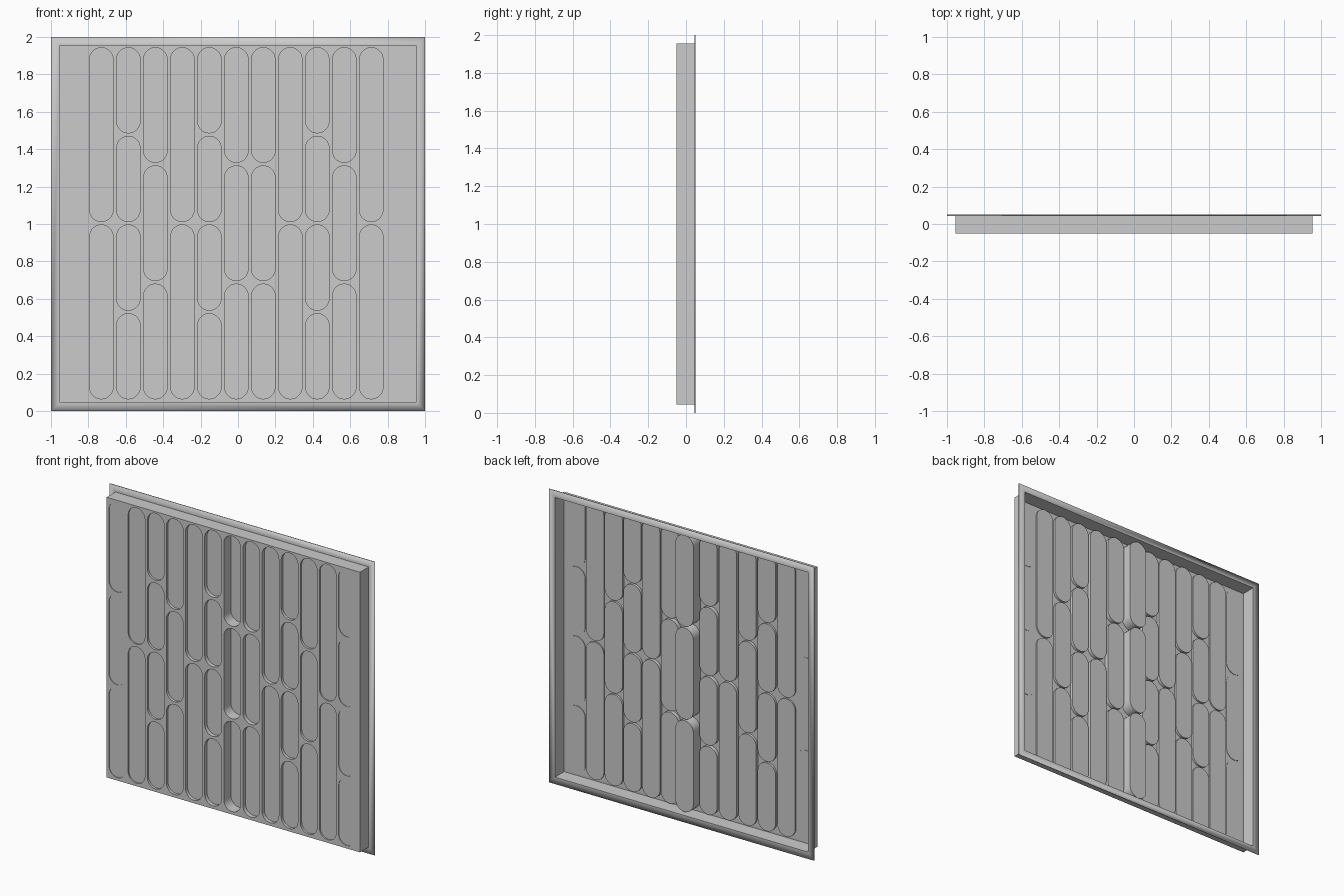
import bpy, bmesh, math
from mathutils import Vector

if "Cube" in bpy.data.objects:
    bpy.data.objects.remove(bpy.data.objects["Cube"])

FRONT, BACK, THICK = -0.05, 0.05, 0.006
RADIUS, PITCH, FIRST_X = 0.063, 0.1443, -0.875
Z_LOW, Z_HIGH, GAP = 0.065, 1.943, 0.018
SLOTS = [3, 2, 4, 3, 2, 4, 3, 3, 2, 4, 3, 2, 4]        # recesses per column
DEPTHS = [.004, .010, .015, .018, .022, .026, .076, .028, .024, .019, .015, .010, .004]

bm = bmesh.new()


def loop(points, y):
    """Closed ring of edges in the xz plane."""
    vs = [bm.verts.new((x, y, z)) for x, z in points]
    es = [bm.edges.new((vs[i], vs[(i + 1) % len(vs)])) for i in range(len(vs))]
    return vs, es


def rect(half):
    return [(-half, 1 - half), (half, 1 - half), (half, 1 + half), (-half, 1 + half)]


def capsule(x, z0, z1, seg=14):
    pts = []
    for zc, start in ((z1 - RADIUS, 0), (z0 + RADIUS, math.pi)):
        for i in range(seg + 1):
            a = start + math.pi * i / seg
            pts.append((x + RADIUS * math.cos(a), zc + RADIUS * math.sin(a)))
    return pts


def bridge(a, b):
    for i in range(len(a)):
        j = (i + 1) % len(a)
        bm.faces.new((a[i], a[j], b[j], b[i]))


# Front plate outline and capsule openings
outer, fill_edges = loop(rect(0.955), FRONT)
recesses = []
for c, (n, depth) in enumerate(zip(SLOTS, DEPTHS)):
    length = (Z_HIGH - Z_LOW - GAP * (n - 1)) / n
    for k in range(n):
        z0 = Z_LOW + k * (length + GAP)
        pts = capsule(FIRST_X + c * PITCH, z0, z0 + length)
        vs, es = loop(pts, FRONT)
        fill_edges = fill_edges + es
        recesses.append((vs, pts, depth))
bmesh.ops.triangle_fill(bm, edges=fill_edges, use_beauty=True, normal=Vector((0, -1, 0)))

# Recess walls and floors
for vs, pts, depth in recesses:
    floor, _ = loop(pts, FRONT + depth)
    bridge(vs, floor)
    bm.faces.new(floor)

# Pan side walls and mounting flange
wall, _ = loop(rect(0.955), BACK - THICK)
rim, _ = loop(rect(1.0), BACK - THICK)
bridge(outer, wall)
bridge(wall, rim)

# Make the front side the outside
bmesh.ops.recalc_face_normals(bm, faces=bm.faces[:])
bm.normal_update()
if sum(f.normal.y * f.calc_area() for f in bm.faces) > 0:
    bmesh.ops.reverse_faces(bm, faces=bm.faces[:])

mesh = bpy.data.meshes.new("slotted_panel")
bm.to_mesh(mesh)
bm.free()
panel = bpy.data.objects.new("slotted_panel", mesh)
bpy.context.collection.objects.link(panel)

# Smooth rounded ends, sharp rims
bpy.context.view_layer.objects.active = panel
panel.select_set(True)
bpy.ops.object.shade_smooth_by_angle(angle=math.radians(30))

# Sheet thickness towards the back
solid = panel.modifiers.new("sheet_thickness", 'SOLIDIFY')
solid.thickness = THICK
solid.offset = -1
